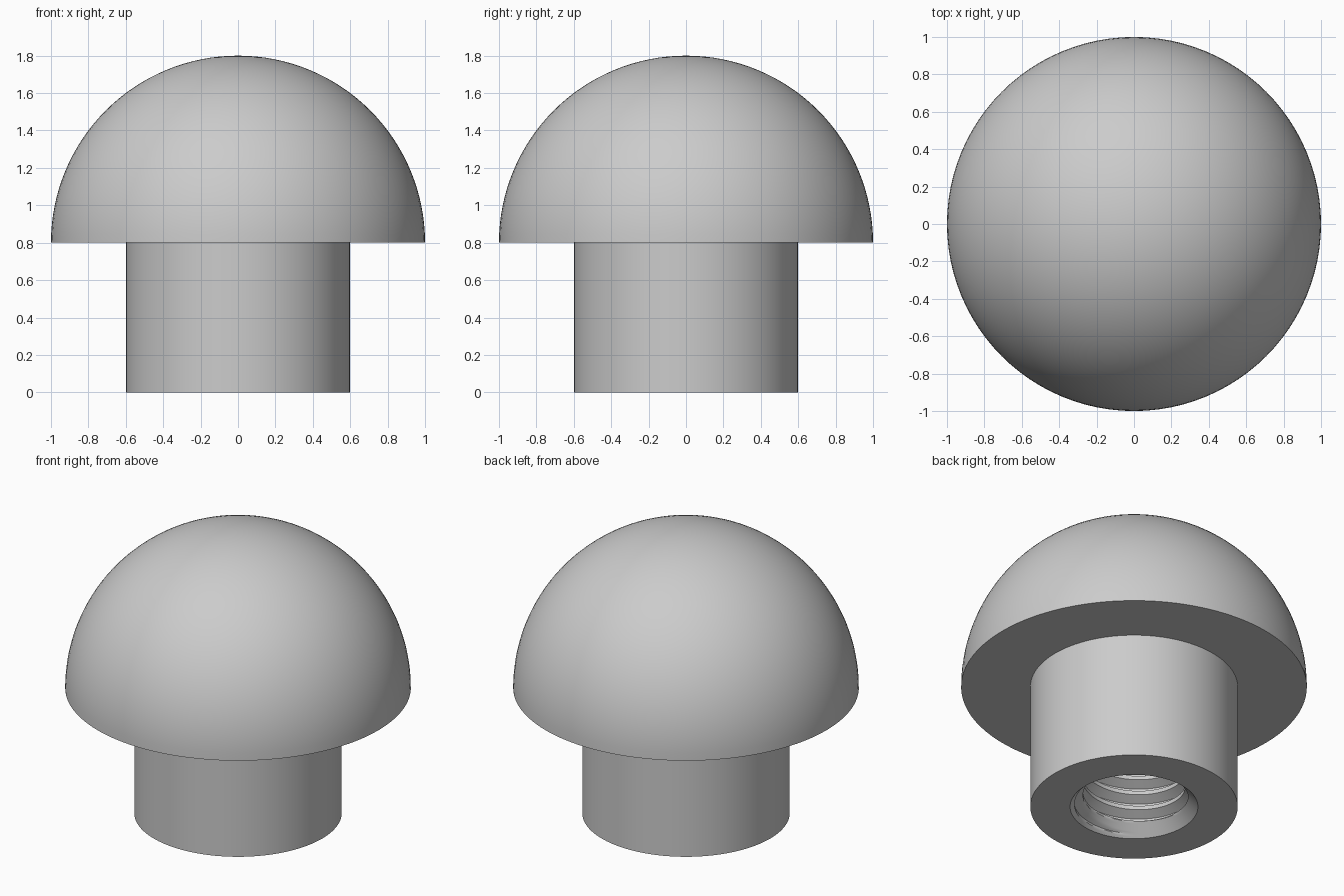
import bpy
import bmesh
from math import cos, sin, pi

if "Cube" in bpy.data.objects:
    bpy.data.objects.remove(bpy.data.objects["Cube"])

SIDES = 96
CAP_R, STEM_R, STEM_H = 1.0, 0.6, 0.8
MOUTH_R, CREST_R, ROOT_R = 0.37, 0.295, 0.35   # threaded bore radii
PITCH, DEPTH, ROWS = 0.1, 1.0, 16

grey = bpy.data.materials.new("plain grey")
grey.use_nodes = True
colour = (0.6, 0.6, 0.6, 1)
grey.diffuse_color = colour
grey.node_tree.nodes["Principled BSDF"].inputs["Base Color"].default_value = colour


def finish(bm, name):
    """Clean the mesh, make the object and shade it."""
    bmesh.ops.remove_doubles(bm, verts=bm.verts, dist=1e-5)
    mesh = bpy.data.meshes.new(name)
    bm.to_mesh(mesh)
    bm.free()
    obj = bpy.data.objects.new(name, mesh)
    bpy.context.collection.objects.link(obj)
    mesh.materials.append(grey)
    bpy.ops.object.select_all(action="DESELECT")
    obj.select_set(True)
    bpy.context.view_layer.objects.active = obj
    bpy.ops.object.shade_smooth_by_angle(angle=pi / 6)
    return obj


def sheet(name, point, rows, inward=False):
    """Wrap rows of (radius, height) points round the z axis."""
    bm = bmesh.new()
    grid = []
    for i in range(SIDES + 1):
        turn = i / SIDES
        a = 2 * pi * turn
        column = []
        for j in range(rows):
            r, z = point(j, turn)
            column.append(bm.verts.new((r * cos(a), r * sin(a), z)))
        grid.append(column)
    for left, right in zip(grid, grid[1:]):
        for j in range(rows - 1):
            quad = (left[j], right[j], right[j + 1], left[j + 1])
            bm.faces.new(quad)
    bmesh.ops.dissolve_degenerate(bm, dist=1e-6, edges=bm.edges)
    return finish(bm, name)


# Domed cap, stem wall and flat end ring, from the mouth up to the top
ARC = 32
profile = [(MOUTH_R, 0), (STEM_R, 0), (STEM_R, STEM_H)]
profile += [(CAP_R * cos(k * pi / 2 / ARC), STEM_H + CAP_R * sin(k * pi / 2 / ARC))
            for k in range(ARC + 1)]
sheet("domed_knob", lambda j, turn: profile[j], len(profile))


# Threaded blind bore: helical V grooves, chamfered mouth, flat end
def thread_radius(phase):
    ramp = min(max((abs(phase - 0.5) - 0.0625) / 0.3125, 0), 1)
    return ROOT_R + (CREST_R - ROOT_R) * ramp


def bore_point(j, turn):
    if j == last:
        return 0, DEPTH
    z = PITCH * (j / ROWS + turn - 1)
    if z <= 0:
        return MOUTH_R, 0
    if z >= DEPTH:
        return CREST_R, DEPTH
    return max(thread_radius(j % ROWS / ROWS), MOUTH_R - z), z


last = int((DEPTH / PITCH + 1) * ROWS) + 1
bore = sheet("threaded_bore", bore_point, last + 1)
bore.data.flip_normals()
